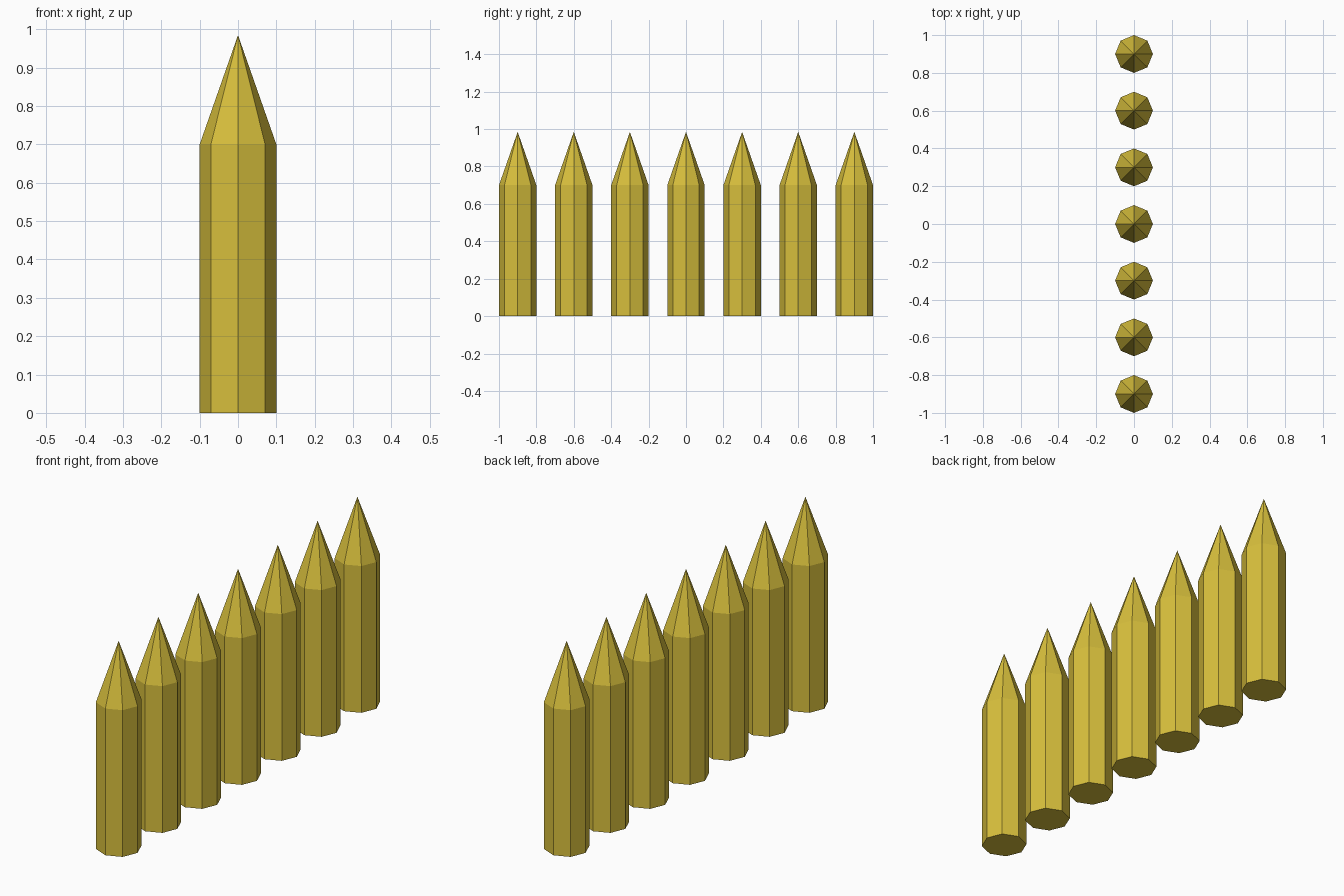
import bpy, bmesh
from math import cos, sin, tau

if "Cube" in bpy.data.objects:
    bpy.data.objects.remove(bpy.data.objects["Cube"])

SIDES, RADIUS = 8, 0.1
SHOULDER, TIP = 0.7, 0.985
COUNT, SPACING = 7, 0.3

wood = bpy.data.materials.new("yellow_wood")
wood.diffuse_color = (0.68, 0.52, 0.045, 1)
wood.use_nodes = True
wood.node_tree.nodes["Principled BSDF"].inputs["Base Color"].default_value = wood.diffuse_color


def stake_mesh():
    """Octagonal post with a pointed top."""
    bm = bmesh.new()
    # post base
    ring = [bm.verts.new((RADIUS * cos(tau * i / SIDES), RADIUS * sin(tau * i / SIDES), 0))
            for i in range(SIDES)]
    base = bm.faces.new(ring)
    # post sides
    top = [bm.verts.new((v.co.x, v.co.y, SHOULDER)) for v in ring]
    apex = bm.verts.new((0, 0, TIP))
    for i in range(SIDES):
        j = (i + 1) % SIDES
        bm.faces.new((ring[i], ring[j], top[j], top[i]))
        # sharpened point
        bm.faces.new((top[i], top[j], apex))
    base.normal_flip()
    bmesh.ops.recalc_face_normals(bm, faces=bm.faces)
    mesh = bpy.data.meshes.new("stake")
    bm.to_mesh(mesh)
    bm.free()
    mesh.materials.append(wood)
    return mesh


# row of stakes along y
mesh = stake_mesh()
for n in range(COUNT):
    stake = bpy.data.objects.new(f"stake_{n + 1}", mesh)
    stake.location.y = (n - (COUNT - 1) / 2) * SPACING
    bpy.context.collection.objects.link(stake)
